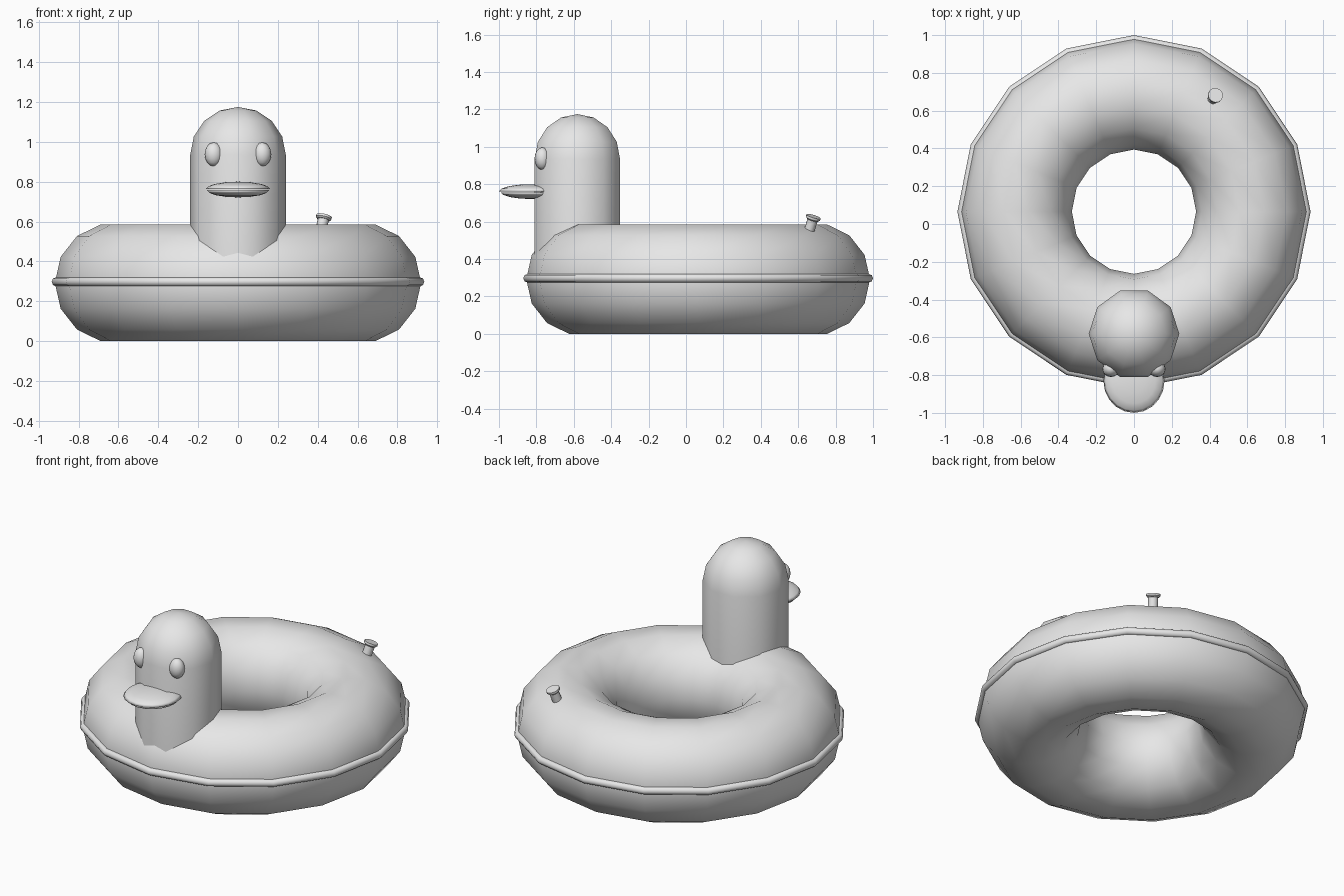
import bpy, bmesh, math
from mathutils import Vector, Matrix

cube = bpy.data.objects.get("Cube")
if cube:
    bpy.data.objects.remove(cube, do_unlink=True)

GREY = (0.8, 0.8, 0.8, 1.0)
mat = bpy.data.materials.new("plain_grey")
mat.use_nodes = True
mat.diffuse_color = GREY
for node in mat.node_tree.nodes:
    if node.type == 'BSDF_PRINCIPLED':
        node.inputs["Base Color"].default_value = GREY


def lathe(name, profile, sides, matrix, closed=False, sharp=None):
    """Spin a (radius, z) profile about z, then place it with a matrix."""
    bm = bmesh.new()
    rings = []
    for r, z in profile:
        rings.append([bm.verts.new((r * math.cos(a), r * math.sin(a), z))
                      for a in (math.tau * k / sides for k in range(sides))])
    pairs = list(zip(rings, rings[1:]))
    if closed:
        pairs.append((rings[-1], rings[0]))
    for low, high in pairs:
        for k in range(sides):
            n = (k + 1) % sides
            bm.faces.new((low[k], low[n], high[n], high[k]))
    bmesh.ops.remove_doubles(bm, verts=bm.verts, dist=1e-5)
    bm.transform(matrix)
    bmesh.ops.recalc_face_normals(bm, faces=bm.faces)
    for f in bm.faces:
        f.smooth = True
    mesh = bpy.data.meshes.new(name)
    bm.to_mesh(mesh)
    bm.free()
    mesh.materials.append(mat)
    obj = bpy.data.objects.new(name, mesh)
    bpy.context.collection.objects.link(obj)
    if sharp:
        bpy.ops.object.select_all(action='DESELECT')
        obj.select_set(True)
        bpy.context.view_layer.objects.active = obj
        bpy.ops.object.shade_smooth_by_angle(angle=math.radians(sharp))
    return obj


def arc(start, end, steps, rx=1.0, rz=1.0, cx=0.0, cz=0.0):
    """Points on an elliptical arc, angles in degrees."""
    angles = [math.radians(start + (end - start) * i / steps) for i in range(steps + 1)]
    return [(cx + rx * math.cos(a), cz + rz * math.sin(a)) for a in angles]


def place(x, y, z, sx=1, sy=1, sz=1):
    return Matrix.Translation((x, y, z)) @ Matrix.Diagonal((sx, sy, sz, 1))


# Inflated ring and the seam around its waist
ring_centre = place(0, 0.065, 0.2925)
lathe("ring_body", arc(0, 360, 14, 0.295, 0.3, 0.624)[:-1], 16, ring_centre, closed=True)
lathe("ring_seam", arc(0, 360, 8, 0.023, 0.023, 0.912, 0.005)[:-1], 16, ring_centre, closed=True)

# Neck and domed head in one piece
dome = arc(0, 90, 4, 0.24, 0.24, 0, 0.935)
lathe("head", [(0, 0.3), (0.24, 0.3)] + dome, 10, place(0, -0.581, 0), sharp=60)

# Eyes
for side, label in ((1, "left"), (-1, "right")):
    lathe(label + "_eye", arc(-90, 90, 8), 16,
          place(side * 0.122, -0.768, 0.937, 0.045, 0.042, 0.06))

# Two halves of the bill
lathe("upper_bill", [(0, 0)] + arc(0, 90, 4), 20, place(0, -0.83, 0.762, 0.162, 0.17, 0.038))
lathe("lower_bill", arc(-90, 0, 4) + [(0, 0)], 20, place(0, -0.825, 0.757, 0.155, 0.165, 0.036))

# Air valve leaning outwards: stem with a wider cap
tilt = Vector((0.22, 0.3, 1)).to_track_quat('Z', 'Y').to_matrix().to_4x4()
valve = Matrix.Translation((0.432, 0.682, 0.628)) @ tilt
lathe("valve_stem", [(0, -0.1), (0.028, -0.1), (0.028, -0.015), (0, -0.015)], 12, valve, sharp=40)
lathe("valve_cap", [(0, -0.02), (0.032, -0.02), (0.04, -0.012), (0.04, 0), (0, 0)],
      12, valve, sharp=40)
